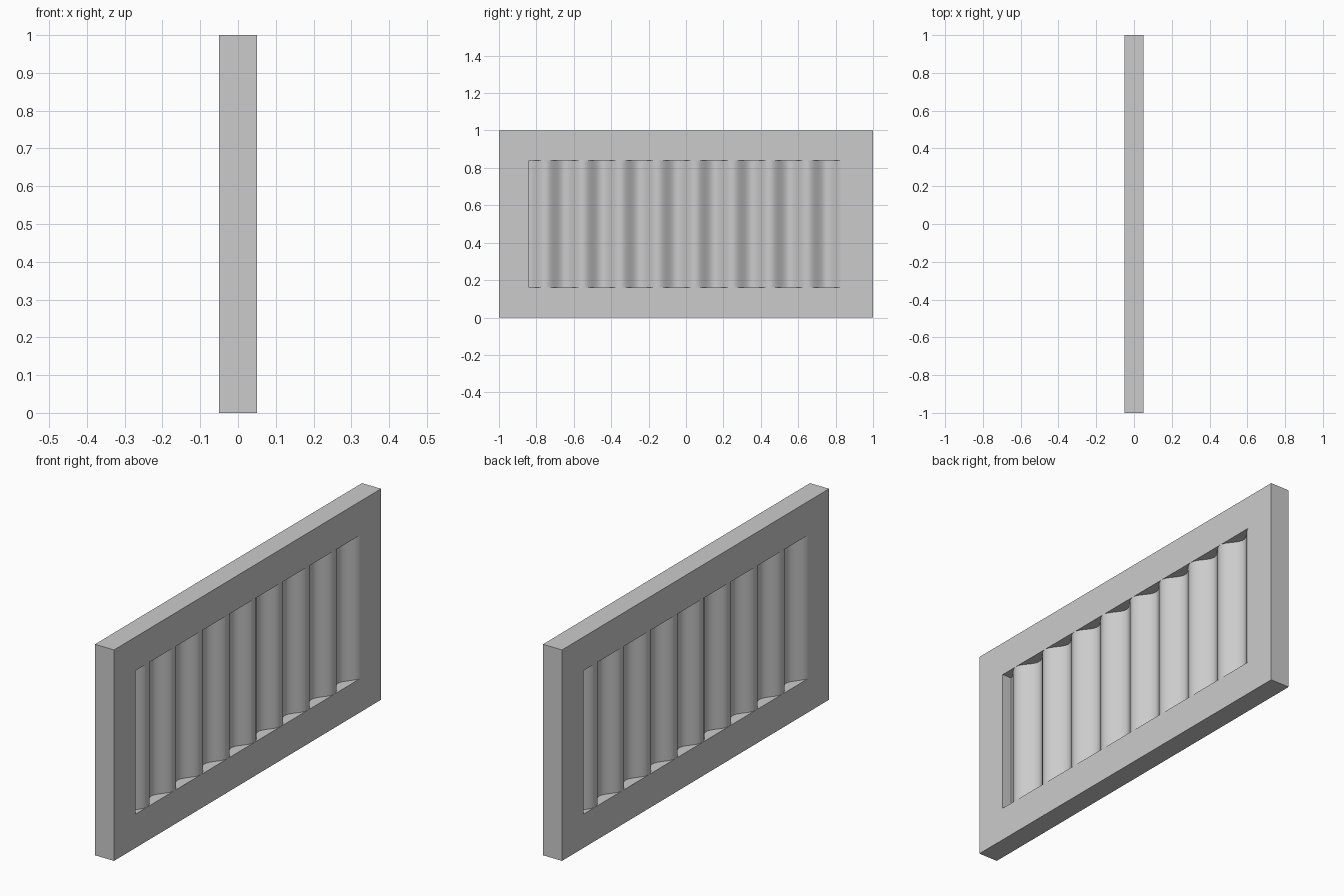
import bpy, bmesh, math

cube = bpy.data.objects.get("Cube")
if cube:
    bpy.data.objects.remove(cube, do_unlink=True)

gray = bpy.data.materials.new("plain_gray")
gray.use_nodes = True
color = (0.6, 0.6, 0.6, 1)
gray.diffuse_color = color
gray.node_tree.nodes["Principled BSDF"].inputs["Base Color"].default_value = color

DEPTH = 0.05        # half thickness of the frame
BORDER = 0.16       # width of the frame border
WAVE = 0.025        # wave height, also half thickness of the sheet
PERIOD = 0.2
STEPS = 168


def add_object(name, bm):
    bmesh.ops.recalc_face_normals(bm, faces=bm.faces)
    mesh = bpy.data.meshes.new(name)
    bm.to_mesh(mesh)
    bm.free()
    mesh.materials.append(gray)
    obj = bpy.data.objects.new(name, mesh)
    bpy.context.collection.objects.link(obj)
    return obj


def rectangle(bm, x, inset):
    y, low, high = 1 - inset, inset, 1 - inset
    return [bm.verts.new((x, a, b)) for a, b in ((-y, low), (y, low), (y, high), (-y, high))]


# Frame: four nested loops bridged into a closed rectangular ring
bm = bmesh.new()
loops = [rectangle(bm, DEPTH, 0), rectangle(bm, DEPTH, BORDER),
         rectangle(bm, -DEPTH, BORDER), rectangle(bm, -DEPTH, 0)]
for i, loop in enumerate(loops):
    following = loops[(i + 1) % 4]
    for k in range(4):
        n = (k + 1) % 4
        bm.faces.new((loop[k], loop[n], following[n], following[k]))
add_object("frame", bm)

# Corrugated sheet: a wavy band profile extruded upward to fill the opening
bm = bmesh.new()
half = 1 - BORDER
ys = [-half + 2 * half * i / STEPS for i in range(STEPS + 1)]
sides = []
for offset in (WAVE, -WAVE):
    xs = [offset + WAVE * math.sin(2 * math.pi * y / PERIOD) for y in ys]
    sides.append([[bm.verts.new((x, y, z)) for x, y in zip(xs, ys)]
                  for z in (BORDER, 1 - BORDER)])
for low, high in sides:
    for i in range(STEPS):
        bm.faces.new((low[i], low[i + 1], high[i + 1], high[i]))
for level in (0, 1):
    a, b = sides[0][level], sides[1][level]
    for i in range(STEPS):
        bm.faces.new((a[i], a[i + 1], b[i + 1], b[i]))
for end in (0, STEPS):
    (a, b), (c, d) = [(s[0][end], s[1][end]) for s in sides]
    bm.faces.new((a, b, d, c))
sheet = add_object("corrugated_sheet", bm)

bpy.ops.object.select_all(action='DESELECT')
sheet.select_set(True)
bpy.context.view_layer.objects.active = sheet
bpy.ops.object.shade_smooth_by_angle(angle=math.radians(40))
